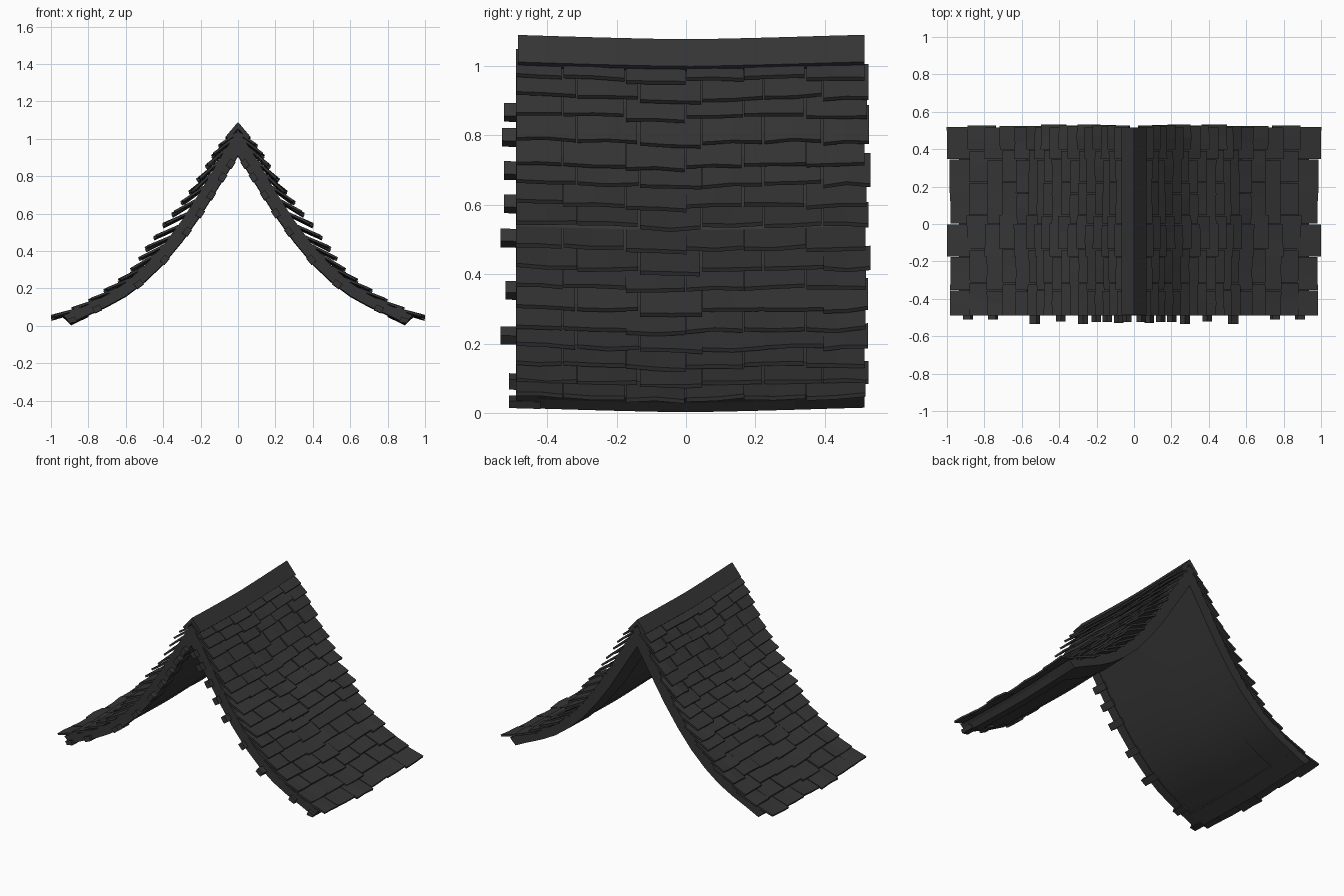
import bpy
import bmesh
import math
import random
from mathutils import Vector

random.seed(4)
if "Cube" in bpy.data.objects:
    bpy.data.objects.remove(bpy.data.objects["Cube"])

slate = bpy.data.materials.new("dark slate")
slate.use_nodes = True
colour = (0.036, 0.036, 0.036, 1)
slate.diffuse_color = colour
slate.node_tree.nodes["Principled BSDF"].inputs["Base Color"].default_value = colour

FRONT, BACK = -0.49, 0.515

# Half-roof curves as (x, z), from the ridge down to the eave
UPPER = [(0, 1.05), (0.1, 0.89), (0.2, 0.72), (0.3, 0.565), (0.4, 0.43),
         (0.5, 0.32), (0.6, 0.232), (0.7, 0.167), (0.8, 0.115), (0.935, 0.055)]
LOWER = [(0, 0.91), (0.1, 0.75), (0.2, 0.59), (0.3, 0.45), (0.4, 0.33),
         (0.5, 0.235), (0.6, 0.16), (0.7, 0.105), (0.8, 0.06), (0.893, 0.015)]
# Lower edges of the shingle courses
TIPS = [(0.1, 0.957), (0.15, 0.88), (0.245, 0.72), (0.32, 0.625), (0.395, 0.535),
        (0.487, 0.41), (0.525, 0.353), (0.57, 0.289), (0.635, 0.232), (0.71, 0.18),
        (0.79, 0.13), (0.885, 0.08), (0.99, 0.04)]
TIP_HEIGHTS = [0.957, 0.9, 0.847, 0.772, 0.705, 0.65, 0.592, 0.535, 0.468,
               0.407, 0.353, 0.289, 0.232, 0.18, 0.13, 0.08, 0.04]


def z_at(curve, x):
    for (xa, za), (xb, zb) in zip(curve, curve[1:]):
        if x <= xb:
            return za + (zb - za) * (x - xa) / (xb - xa)
    return curve[-1][1]


def x_at(curve, z):
    return z_at([(-c, x) for x, c in curve], -z)


def sag(y):
    return 0.013 * max(0, 1 - abs(y / 0.5) ** 1.3)


def loft(bm, sections):
    """Closed solid through a list of (y, [(x, z), ...]) sections."""
    rings = [[bm.verts.new((x, y, z - sag(y))) for x, z in pts] for y, pts in sections]
    for a, b in zip(rings, rings[1:]):
        for i in range(len(a)):
            j = (i + 1) % len(a)
            bm.faces.new((a[i], a[j], b[j], b[i]))
    n = len(rings[0]) // 2
    # Caps are strips of quads across the outline
    for ring in (rings[0], rings[-1]):
        for i in range(n - 1):
            bm.faces.new((ring[i], ring[i + 1], ring[-2 - i], ring[-1 - i]))


def steps(a, b, count):
    return [a + (b - a) * i / count for i in range(count + 1)]


def finish(name, bm, smooth=False):
    bmesh.ops.recalc_face_normals(bm, faces=bm.faces)
    mesh = bpy.data.meshes.new(name)
    bm.to_mesh(mesh)
    bm.free()
    mesh.materials.append(slate)
    obj = bpy.data.objects.new(name, mesh)
    bpy.context.collection.objects.link(obj)
    if smooth:
        bpy.ops.object.select_all(action='DESELECT')
        obj.select_set(True)
        bpy.context.view_layer.objects.active = obj
        bpy.ops.object.shade_smooth_by_angle(angle=math.radians(25))
    mirror = obj.modifiers.new("other slope", 'MIRROR')
    mirror.use_axis[0] = True


def band(name, y0, y1, lift, count):
    low = [(x, z + lift) for x, z in LOWER]
    bm = bmesh.new()
    loft(bm, [(y, UPPER + low[::-1]) for y in steps(y0, y1, count)])
    finish(name, bm, True)


# Roof deck, slightly recessed between the gable boards
band("roof_deck", FRONT + 0.06, BACK - 0.2, 0.008, 10)
band("front_gable_board", FRONT, FRONT + 0.06, 0, 1)
band("back_gable_board", BACK - 0.2, BACK, 0, 4)

# Board along the underside of the eave
bm = bmesh.new()
eave = [(0.8, 0.075), (0.925, 0.05), LOWER[-1], LOWER[-2]]
loft(bm, [(y, eave) for y in steps(FRONT, BACK, 10)])
finish("eave_board", bm)

# Folded ridge cap
bm = bmesh.new()
cap = [(0, 1.09), (0.066, 1.012), (0.05, 0.998), (0, 1.055)]
loft(bm, [(y, cap) for y in steps(-0.485, BACK, 10)])
finish("ridge_cap", bm, True)

# Overlapping shingle courses with staggered joints
JOINTS = [(-0.492, -0.355, -0.175, 0.0, 0.165, 0.345, 0.52),
          (-0.49, -0.315, -0.135, 0.045, 0.225, 0.395, 0.53)]
bm = bmesh.new()
for row, height in enumerate(TIP_HEIGHTS):
    tip_x = x_at(TIPS, height)
    root_x = max(0.012, tip_x - 0.1 - 0.05 * tip_x)
    root = Vector((root_x, z_at(UPPER, root_x) + 0.004))
    tip = Vector((tip_x, height + 0.018))
    along = (tip - root).normalized()
    normal = Vector((-along.y, along.x))
    foot = root - normal * 0.012
    joints = JOINTS[row % 2]
    for i, (a, b) in enumerate(zip(joints, joints[1:])):
        b += random.uniform(-0.004, 0.004)
        # Every other shingle hangs a little lower
        slide = random.uniform(-0.003, 0.003) + (0.008 if i in (2, 5) else -0.006)
        sections = []
        for y in steps(a + 0.002, b - 0.002, 2):
            edge = tip + along * slide + normal * random.uniform(-0.005, 0.005)
            base = edge - normal * 0.012
            sections.append((y, [tuple(p) for p in (root, edge, base, foot)]))
        loft(bm, sections)
finish("shingles", bm)

# Batten ends poking out of the front gable, as (x, reach)
BATTENS = [(0.885, 0.51), (0.75, 0.51), (0.525, 0.535), (0.385, 0.52), (0.265, 0.535),
           (0.195, 0.525), (0.135, 0.525), (0.075, 0.53), (0.03, 0.525)]
bm = bmesh.new()
for x, reach in BATTENS:
    low = Vector((x, z_at(LOWER, x)))
    ahead = Vector((x + 0.01, z_at(LOWER, x + 0.01)))
    along = (ahead - low).normalized() * 0.022
    normal = Vector((-along.y, along.x)).normalized()
    corners = [low - along + normal * 0.025, low + along + normal * 0.025,
               low + along - normal * 0.007, low - along - normal * 0.007]
    corners = [(max(c.x, 0), max(c.y, 0.014)) for c in corners]
    loft(bm, [(y, corners) for y in (-reach, FRONT + 0.07)])
finish("batten_ends", bm)
